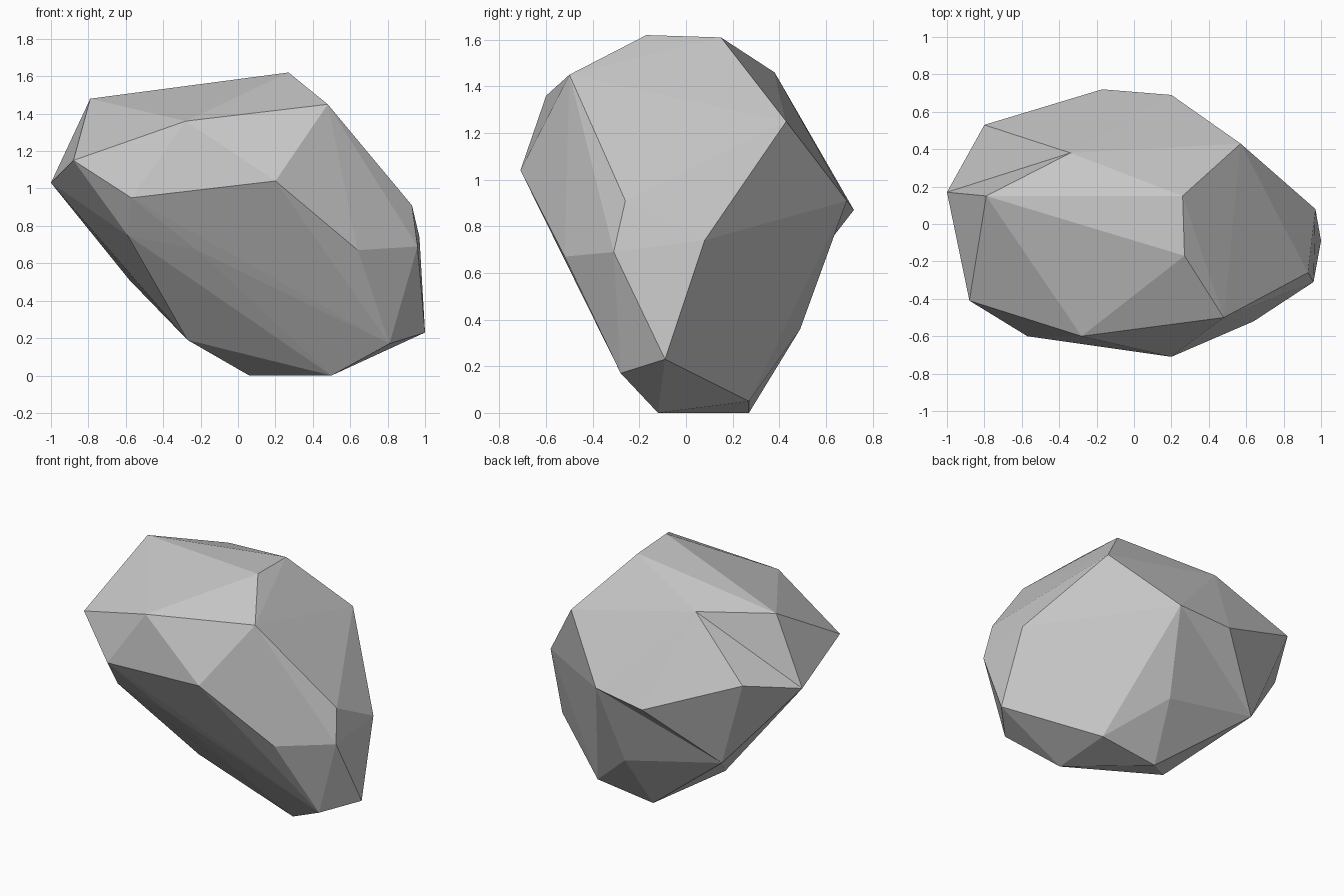
import bpy
import bmesh
from mathutils import Vector

cube = bpy.data.objects.get("Cube")
if cube:
    bpy.data.objects.remove(cube, do_unlink=True)

# Flat grey stone
stone = bpy.data.materials.new("grey_stone")
stone.use_nodes = True
colour = (0.58, 0.58, 0.58, 1)
stone.diffuse_color = colour
bsdf = stone.node_tree.nodes["Principled BSDF"]
bsdf.inputs["Base Color"].default_value = colour
bsdf.inputs["Roughness"].default_value = 0.9

# Corners of the boulder, in hundredths of a unit
corners = {
    # top
    "top_front": (27, -17, 162), "top_back": (26, 15, 161),
    "top_left": (-79, 15, 148), "notch": (-34, 38, 146),
    # upper front
    "brow_right": (48, -50, 145), "brow_left": (-28, -60, 136),
    "nose": (20, -71, 104), "cheek": (-57, -60, 95),
    "lip": (-22, -47, 67), "jaw": (-59, -46, 75),
    # overhanging end
    "tip_front": (-88, -41, 115), "tip": (-100, 17, 103),
    "tip_back": (-80, 53, 113),
    "under_tip": (-58, 44, 51), "under_mid": (-27, -4, 19),
    # back
    "back_left": (-17, 72, 87), "back_right": (20, 69, 91),
    "shoulder": (57, 43, 125), "back_low": (12, 49, 36),
    # steep end
    "end_top": (93, -26, 91), "end_front": (96, -31, 69),
    "end_back": (97, 8, 74), "end_low": (100, -9, 23),
    "flank": (64, -52, 67), "heel": (81, -28, 17),
    # base
    "base_front": (50, -12, 0), "base_back": (6, 27, 0),
    "base_right": (48, 27, 5),
}

bm = bmesh.new()
point = {name: bm.verts.new(Vector(p) / 100) for name, p in corners.items()}
bmesh.ops.convex_hull(bm, input=list(bm.verts))
bmesh.ops.triangulate(bm, faces=list(bm.faces))


def fold_inward(start, end):
    """Flip one ridge so its two facets form a shallow hollow."""
    edge = bm.edges.get((point[start], point[end]))
    if edge:
        bmesh.ops.rotate_edges(bm, edges=[edge], use_ccw=False)


# Chipped hollows beside the tip and under the back
fold_inward("top_left", "tip_back")
fold_inward("back_left", "back_low")
bmesh.ops.recalc_face_normals(bm, faces=list(bm.faces))

mesh = bpy.data.meshes.new("boulder")
bm.to_mesh(mesh)
bm.free()
mesh.materials.append(stone)
boulder = bpy.data.objects.new("boulder", mesh)
bpy.context.collection.objects.link(boulder)
